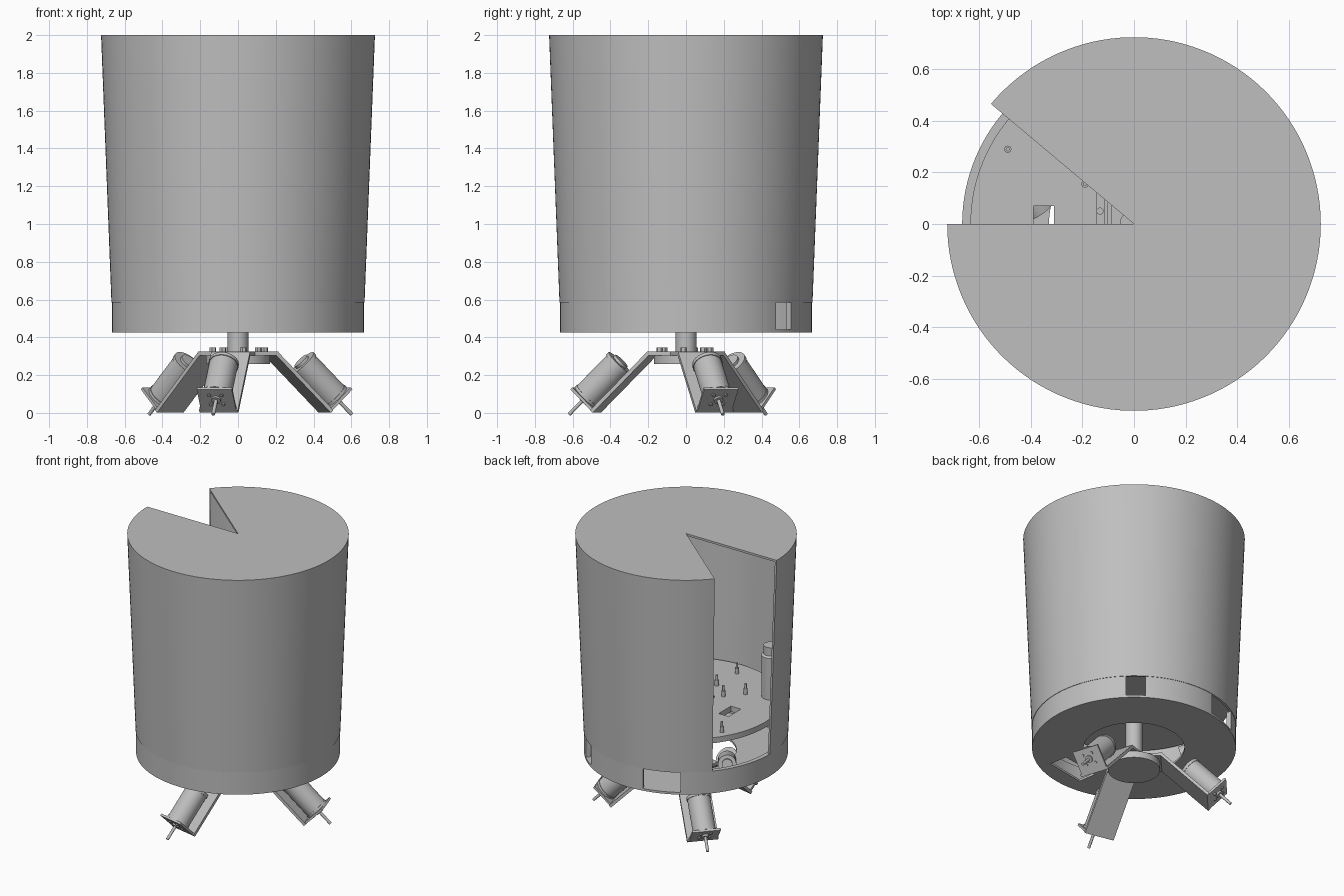
import bpy, bmesh
from math import radians, cos, sin, pi
from mathutils import Matrix, Vector

cube = bpy.data.objects.get("Cube")
if cube:
    bpy.data.objects.remove(cube, do_unlink=True)

metal = bpy.data.materials.new("plain_grey")
metal.use_nodes = True
GREY = (0.52, 0.52, 0.52, 1)
metal.diffuse_color = GREY
metal.node_tree.nodes["Principled BSDF"].inputs["Base Color"].default_value = GREY

parts = []


def finish(name, bm, matrix):
    bmesh.ops.recalc_face_normals(bm, faces=bm.faces)
    mesh = bpy.data.meshes.new(name)
    bm.to_mesh(mesh)
    bm.free()
    mesh.materials.append(metal)
    ob = bpy.data.objects.new(name, mesh)
    ob.matrix_world = matrix
    bpy.context.collection.objects.link(ob)
    parts.append(ob)
    return ob


def move(x, y, z):
    return Matrix.Translation((x, y, z))


def turn(degrees, axis):
    return Matrix.Rotation(radians(degrees), 4, axis)


def revolve(name, profile, matrix=Matrix(), steps=32, start=0, sweep=360):
    """Sweep a closed (radius, z) profile about z, capping partial sweeps."""
    bm = bmesh.new()
    full = sweep == 360
    rings = []
    for i in range(steps + (0 if full else 1)):
        a = radians(start + sweep * i / steps)
        rings.append([bm.verts.new((r * cos(a), r * sin(a), z)) for r, z in profile])
    n = len(profile)
    for i in range(steps):
        a, b = rings[i], rings[(i + 1) % len(rings)]
        for j in range(n):
            k = (j + 1) % n
            if profile[j][0] or profile[k][0]:
                bm.faces.new((a[j], b[j], b[k], a[k]))
    if not full:
        bm.faces.new(rings[0])
        bm.faces.new(rings[-1])
    bmesh.ops.remove_doubles(bm, verts=bm.verts, dist=1e-5)
    return finish(name, bm, matrix)


def rod(name, r, z0, z1, matrix=Matrix(), steps=24):
    return revolve(name, [(0, z0), (r, z0), (r, z1), (0, z1)], matrix, steps)


def box(name, low, high, matrix=Matrix()):
    low, high = Vector(low), Vector(high)
    bm = bmesh.new()
    bmesh.ops.create_cube(bm, size=1)
    for v in bm.verts:
        v.co = Vector([m + c * s for m, c, s in zip((low + high) / 2, v.co, high - low)])
    return finish(name, bm, matrix)


def cut(target, cutter):
    """Subtract a cutter and discard it."""
    mod = target.modifiers.new("cut", "BOOLEAN")
    mod.operation = "DIFFERENCE"
    mod.solver = "EXACT"
    mod.object = cutter
    bpy.context.view_layer.objects.active = target
    bpy.ops.object.modifier_apply(modifier=mod.name)
    parts.remove(cutter)
    bpy.data.objects.remove(cutter, do_unlink=True)


# Hollow tapered shell with an open wedge
revolve("outer_shell",
        [(0, 2), (0.725, 2), (0.67, 0.585), (0.655, 0.585), (0.71, 1.985), (0, 1.985)],
        steps=112, start=180, sweep=320)

# Base tray with a round floor opening, two wall windows and a floor slot
tray = revolve("base_tray",
               [(0.33, 0.425), (0.667, 0.425), (0.667, 0.585), (0.635, 0.585),
                (0.635, 0.44), (0.33, 0.44)], steps=128)
for angle, half in ((51, 0.064), (111, 0.127)):
    cut(tray, box("window_cutter", (0.55, -half, 0.441), (0.8, half, 0.7), turn(angle, "Z")))
cut(tray, box("slot_cutter", (-0.147, -0.067, 0.3), (0.147, 0.067, 0.5),
              move(0.13, -0.47, 0) @ turn(10, "Z")))

# Inner deck with a cable opening
DECK = 0.81
deck = rod("inner_deck", 0.635, DECK - 0.04, DECK, steps=128)
cut(deck, box("opening_cutter", (-0.39, -0.07, 0.6), (-0.31, 0.07, 1)))

# Stepped standoffs on the deck
for x, y in ((-0.49, 0.29), (-0.19, 0.155), (-0.05, -0.51), (-0.05, -0.28),
             (-0.18, -0.17), (-0.28, -0.28)):
    revolve("standoff", [(0, 0), (0.014, 0), (0.014, 0.04), (0.008, 0.04),
                         (0.008, 0.075), (0, 0.075)], move(x, y, DECK), 16)

# Canister with a narrower cap
revolve("canister", [(0, 0), (0.065, 0), (0.065, 0.3), (0.05, 0.31),
                     (0.05, 0.37), (0, 0.37)], move(-0.436, -0.35, DECK))

# Small bracket beside the main shaft
box("deck_bracket_foot", (-0.145, -0.12, DECK), (-0.085, 0.12, DECK + 0.012))
box("deck_bracket_wall", (-0.115, -0.12, DECK), (-0.1, 0.12, DECK + 0.06))
rod("deck_bracket_bolt", 0.014, 0, 0.025, move(-0.132, 0.05, DECK), 16)

# Motor lying inside the tray
tray_pose = move(-0.42, 0.13, 0.51) @ turn(125, "Z") @ turn(75, "Y")
revolve("tray_motor", [(0, -0.1), (0.06, -0.1), (0.06, 0.06), (0.035, 0.06),
                       (0.035, 0.08), (0, 0.08)], tray_pose)

# Central shaft and hub
rod("main_shaft", 0.055, 0.29, DECK + 0.02, steps=40)
rod("hub_disc", 0.17, 0.258, 0.305, steps=64)

# Three sloped motor legs
for angle in (-102, 18, 138):
    spoke = turn(angle, "Z")
    slope = spoke @ move(0.497, 0, 0.015) @ turn(45, "Y")
    axis = slope @ move(0, 0, 0.08) @ turn(-90, "Y")
    box("leg_top_flange", (0.06, -0.105, 0.305), (0.19, 0.105, 0.326), spoke)
    box("leg_plate", (-0.44, -0.105, -0.02), (0, 0.105, 0), slope)
    box("leg_end_flange", (-0.015, -0.095, -0.01), (0, 0.095, 0.155), slope)
    for side in (-1, 1):
        rod("flange_bolt", 0.018, 0.326, 0.345, spoke @ move(0.13, side * 0.055, 0), 6)
    # Motor body with end rims and a raised rear boss
    revolve("leg_motor", [(0, 0.015), (0.08, 0.015), (0.08, 0.03), (0.076, 0.03),
                          (0.076, 0.255), (0.08, 0.255), (0.08, 0.275), (0.045, 0.275),
                          (0.045, 0.29), (0, 0.29)], axis, 48)
    rod("motor_collar", 0.025, -0.012, 0.015, axis)
    rod("motor_shaft", 0.01, -0.112, 0.015, axis, 16)
    for k in range(4):
        a = k * pi / 2 + pi / 4
        rod("motor_screw", 0.01, -0.008, 0.01,
            axis @ move(0.048 * cos(a), 0.048 * sin(a), 0), 12)

# Smooth round surfaces, keep edges crisp
bpy.ops.object.select_all(action="DESELECT")
for ob in parts:
    ob.select_set(True)
bpy.context.view_layer.objects.active = parts[0]
bpy.ops.object.shade_smooth_by_angle(angle=radians(30))
